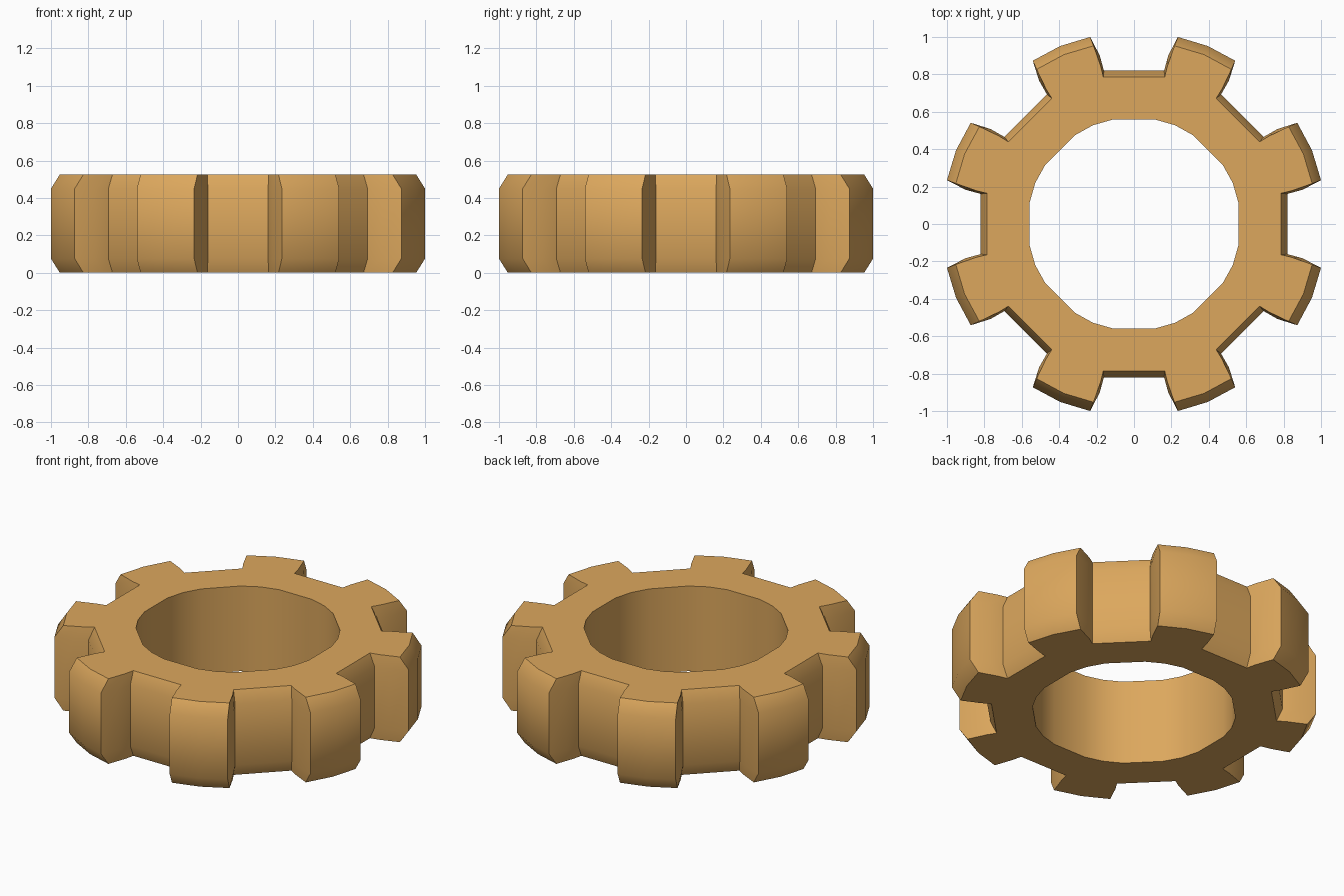
import bpy
import bmesh
from math import radians, sin, cos

cube = bpy.data.objects.get("Cube")
if cube:
    bpy.data.objects.remove(cube)

TEETH = 8
HEIGHT = 0.525
CHAMFER = 0.075

# Half outlines of one tooth as (radius, degrees from its centre), root to tip
BODY = [(0.835, 11.4), (0.92, 11.0), (1.027, 9.3), (1.03, 0)]
RIM = [(0.802, 10.7), (0.86, 10.6), (0.977, 9.7), (0.98, 0)]
BORE = [(0.57, 11.2), (0.572, 0)]


def outline(half):
    """Mirror a half tooth and repeat it around the ring."""
    tooth = [(r, -a) for r, a in half] + [(r, a) for r, a in half[-2::-1]]
    step = 360 / TEETH
    return [(r, a + step * (i + 0.5)) for i in range(TEETH) for r, a in tooth]


def add_loop(bm, points, z):
    return [bm.verts.new((r * cos(radians(a)), r * sin(radians(a)), z))
            for r, a in points]


def bridge(bm, lower, upper):
    n = len(lower)
    for i in range(n):
        j = (i + 1) % n
        bm.faces.new((lower[i], lower[j], upper[j], upper[i]))


def cap(bm, outer, inner):
    """Flat end: two faces per tooth and one per gap."""
    n, m = len(outer), len(inner)
    for t in range(TEETH):
        o, i = t * 7, t * 3
        bm.faces.new(outer[o:o + 4] + [inner[i + 1], inner[i]])
        bm.faces.new(outer[o + 3:o + 7] + [inner[i + 2], inner[i + 1]])
        bm.faces.new((outer[o + 6], outer[(o + 7) % n],
                      inner[(i + 3) % m], inner[i + 2]))


bm = bmesh.new()
# Chamfered toothed wall
levels = [(RIM, 0), (BODY, CHAMFER), (BODY, HEIGHT - CHAMFER), (RIM, HEIGHT)]
walls = [add_loop(bm, outline(shape), z) for shape, z in levels]
for low, high in zip(walls, walls[1:]):
    bridge(bm, low, high)

# Straight bore and flat ends
bores = [add_loop(bm, outline(BORE), z) for z in (0, HEIGHT)]
bridge(bm, bores[1], bores[0])
cap(bm, walls[0], bores[0])
cap(bm, walls[-1], bores[1])
bmesh.ops.recalc_face_normals(bm, faces=bm.faces[:])

mesh = bpy.data.meshes.new("gear_ring")
bm.to_mesh(mesh)
bm.free()
gear = bpy.data.objects.new("gear_ring", mesh)
bpy.context.collection.objects.link(gear)

# Warm tan material
tan = bpy.data.materials.new("warm_tan")
tan.use_nodes = True
color = (0.72, 0.39, 0.11, 1)
tan.diffuse_color = color
tan.node_tree.nodes["Principled BSDF"].inputs["Base Color"].default_value = color
mesh.materials.append(tan)

# Smooth curved walls, keep tooth edges and ends sharp
bpy.ops.object.select_all(action="DESELECT")
gear.select_set(True)
bpy.context.view_layer.objects.active = gear
bpy.ops.object.shade_smooth_by_angle(angle=radians(40))
